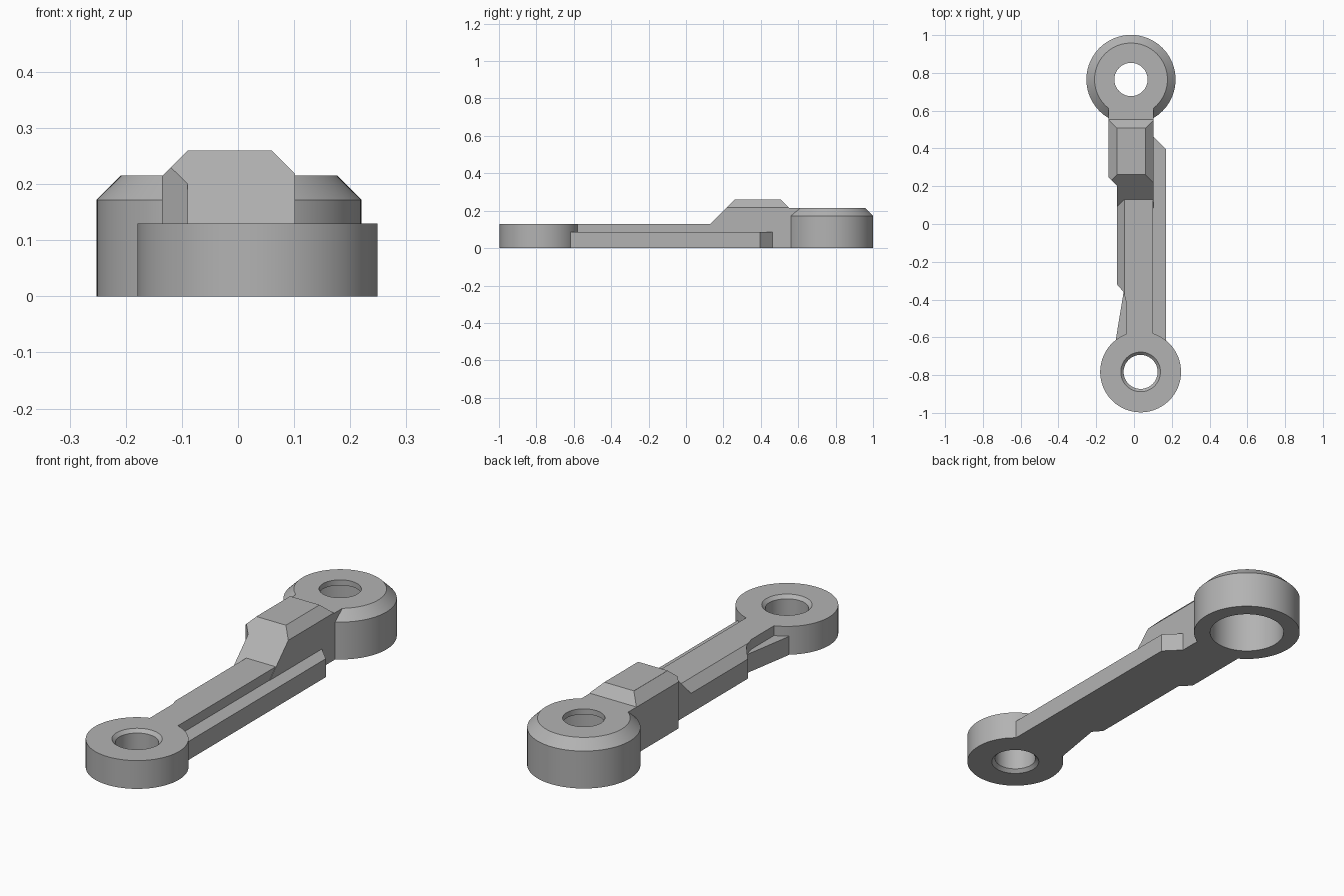
import bpy, bmesh, math
from mathutils import Vector

cube = bpy.data.objects.get("Cube")
if cube:
    bpy.data.objects.remove(cube, do_unlink=True)

# Single plain metal colour
grey = bpy.data.materials.new("plain_grey")
grey.use_nodes = True
colour = (0.45, 0.45, 0.45, 1)
grey.diffuse_color = colour
grey.node_tree.nodes["Principled BSDF"].inputs["Base Color"].default_value = colour


def finish(name, bm, smooth=False):
    bmesh.ops.recalc_face_normals(bm, faces=bm.faces)
    mesh = bpy.data.meshes.new(name)
    bm.to_mesh(mesh)
    bm.free()
    mesh.materials.append(grey)
    obj = bpy.data.objects.new(name, mesh)
    bpy.context.collection.objects.link(obj)
    if smooth:
        bpy.ops.object.select_all(action='DESELECT')
        obj.select_set(True)
        bpy.context.view_layer.objects.active = obj
        bpy.ops.object.shade_smooth_by_angle(angle=math.radians(30))
    return obj


def extrude(points, offset):
    bm = bmesh.new()
    face = bm.faces.new([bm.verts.new(p) for p in points])
    grown = bmesh.ops.extrude_face_region(bm, geom=[face], use_keep_orig=True)
    verts = [g for g in grown["geom"] if isinstance(g, bmesh.types.BMVert)]
    bmesh.ops.translate(bm, verts=verts, vec=offset)
    return bm


def plan(outline, z0, z1):
    return extrude([(x, y, z0) for x, y in outline], (0, 0, z1 - z0))


def side(outline, x0, x1):
    return extrude([(x0, y, z) for y, z in outline], (x1 - x0, 0, 0))


def cut(bm, point, normal):
    """Slice off everything on the normal's side and cap the opening."""
    bmesh.ops.bisect_plane(bm, geom=bm.verts[:] + bm.edges[:] + bm.faces[:],
                           plane_co=point, plane_no=Vector(normal).normalized(),
                           clear_outer=True)
    bmesh.ops.holes_fill(bm, edges=[e for e in bm.edges if e.is_boundary])


def ring(name, centre, profile, steps=96):
    bm = bmesh.new()
    loops = []
    for i in range(steps):
        a = math.tau * i / steps
        loops.append([bm.verts.new((centre[0] + r * math.cos(a),
                                    centre[1] + r * math.sin(a), z))
                      for r, z in profile])
    n = len(profile)
    for i in range(steps):
        a, b = loops[i], loops[(i + 1) % steps]
        for j in range(n):
            k = (j + 1) % n
            bm.faces.new((a[j], b[j], b[k], a[k]))
    finish(name, bm, smooth=True)


# Front eye with a chamfered hole
ring("front_eye", (0.035, -0.783),
     [(0.105, 0), (0.214, 0), (0.214, 0.13), (0.105, 0.13), (0.09, 0.115), (0.09, 0.015)])

# Rear eye: bevelled cap, small top hole, wide bore below
ring("rear_eye", (-0.016, 0.765),
     [(0.164, 0), (0.236, 0), (0.236, 0.172), (0.193, 0.215),
      (0.088, 0.215), (0.088, 0.19), (0.164, 0.19)])

# Main arm with its upper left edge chamfered
arm = plan([(-0.04, -0.66), (0.1, -0.66), (0.1, 0.5), (-0.09, 0.5),
            (-0.09, -0.32), (-0.055, -0.36), (-0.04, -0.42)], 0, 0.13)
cut(arm, (-0.09, 0, 0.09), (-1, 0, 1))
finish("arm", arm)

# Low side flange and opposite gusset
finish("side_flange", plan([(0.09, -0.65), (0.17, -0.65), (0.17, 0.395),
                            (0.1, 0.465), (0.09, 0.465)], 0, 0.085))
finish("gusset", plan([(-0.03, -0.36), (-0.055, -0.36), (-0.096, -0.61),
                       (-0.09, -0.64), (-0.03, -0.64)], 0, 0.085))

# Raised block with a ramp in front and a short slope behind
hump = [(0, 0), (0.262, 0.26), (0.507, 0.26), (0.552, 0.215), (0.595, 0.215), (0.595, 0)]
block = side(hump, -0.09, 0.102)
cut(block, (0.102, 0, 0.218), (1, 0, 1))
finish("raised_block", block)

# Cheek widening the block on one side
cheek = side(hump, -0.135, -0.09)
cut(cheek, (-0.135, 0.247, 0), (-1, -1, 0))
cut(cheek, (-0.135, 0, 0.2145), (-1, 0, 1))
finish("block_cheek", cheek)

# Flat neck running onto the rear eye
finish("neck", plan([(-0.135, 0.56), (0.102, 0.56), (0.102, 0.65), (-0.135, 0.65)], 0.195, 0.215))
